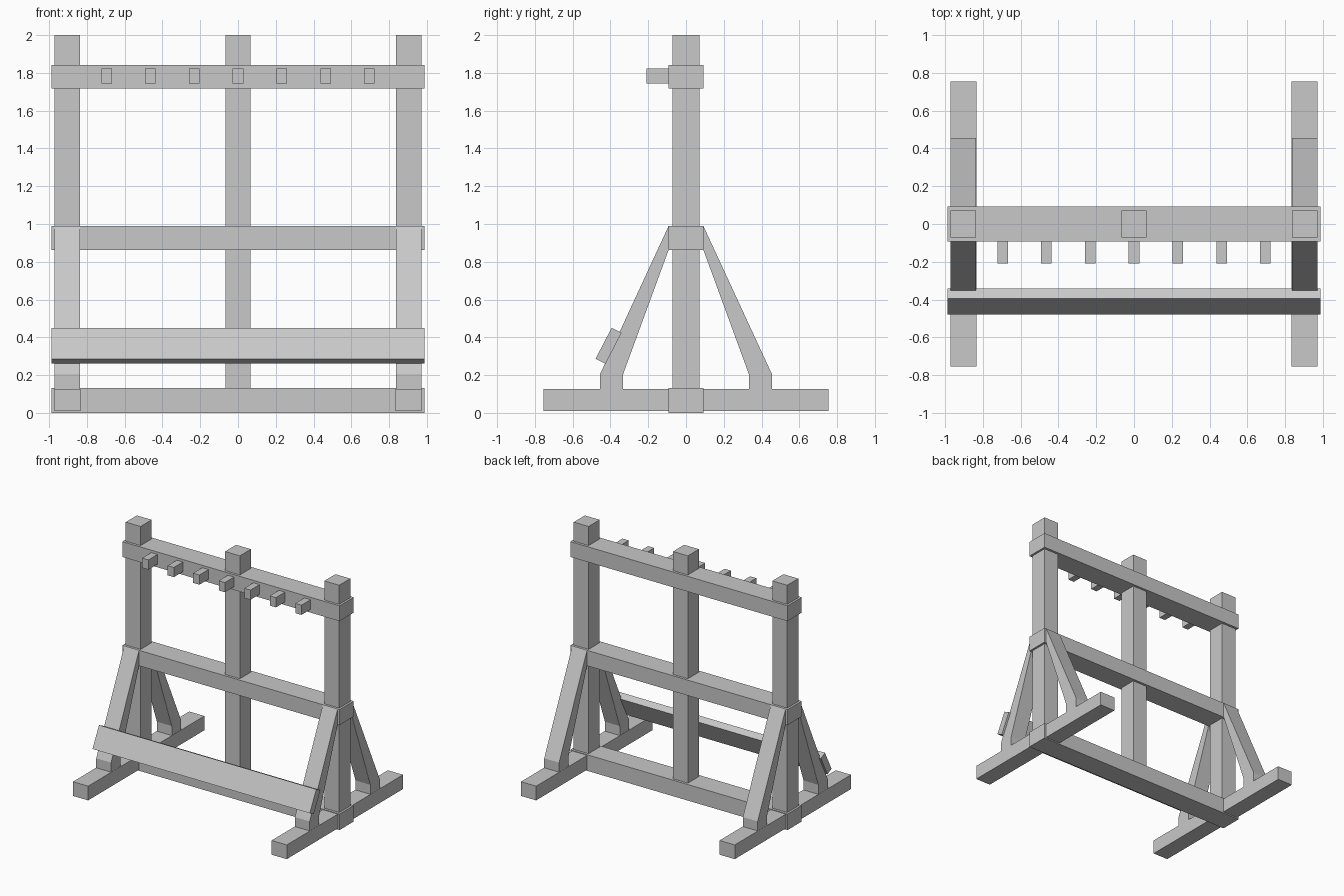
import bpy

if "Cube" in bpy.data.objects:
    bpy.data.objects.remove(bpy.data.objects["Cube"])

grey = bpy.data.materials.new("plain grey")
grey.diffuse_color = (0.58, 0.58, 0.58, 1)
grey.use_nodes = True
grey.node_tree.nodes["Principled BSDF"].inputs["Base Color"].default_value = grey.diffuse_color


def prism(name, profile, x0, x1):
    """Extrude a closed (y, z) outline, listed counter-clockwise seen from +x."""
    n = len(profile)
    verts = [(x, y, z) for x in (x0, x1) for y, z in profile]
    faces = [tuple(reversed(range(n))), tuple(range(n, 2 * n))]
    faces += [(i, (i + 1) % n, (i + 1) % n + n, i + n) for i in range(n)]
    mesh = bpy.data.meshes.new(name)
    mesh.from_pydata(verts, [], faces)
    mesh.materials.append(grey)
    obj = bpy.data.objects.new(name, mesh)
    bpy.context.collection.objects.link(obj)
    return obj


def box(name, x0, x1, y0, y1, z0, z1):
    return prism(name, [(y0, z0), (y1, z0), (y1, z1), (y0, z1)], x0, x1)


POST_X = 0.903
HALF = 0.0675

# Upright posts
for label, x in (("left", -POST_X), ("middle", 0), ("right", POST_X)):
    box(label + "_post", x - HALF, x + HALF, -0.072, 0.072, 0.06, 2.0)

# Horizontal rails wrapping the posts
for label, z0, z1 in (("bottom", 0, 0.132), ("middle", 0.863, 0.99), ("top", 1.717, 1.843)):
    box(label + "_rail", -0.988, 0.988, -0.092, 0.092, z0, z1)

# Feet and bent diagonal braces at both ends
brace = [(-0.455, 0.12), (-0.333, 0.12), (-0.333, 0.205), (-0.092, 0.863), (-0.092, 0.99), (-0.455, 0.205)]
for label, x in (("left", -POST_X), ("right", POST_X)):
    box(label + "_foot", x - 0.069, x + 0.069, -0.755, 0.755, 0.01, 0.127)
    prism(label + "_front_brace", brace, x - HALF, x + HALF)
    back = [(-y, z) for y, z in reversed(brace)]
    prism(label + "_back_brace", back, x - HALF, x + HALF)

# Tilted plank resting on the front braces
prism("front_plank", [(-0.479, 0.286), (-0.426, 0.26), (-0.341, 0.424), (-0.394, 0.45)], -0.988, 0.988)

# Pegs along the top rail
for i in range(7):
    x = (i - 3) * 0.232
    box("peg", x - 0.028, x + 0.028, -0.21, -0.085, 1.743, 1.823)
